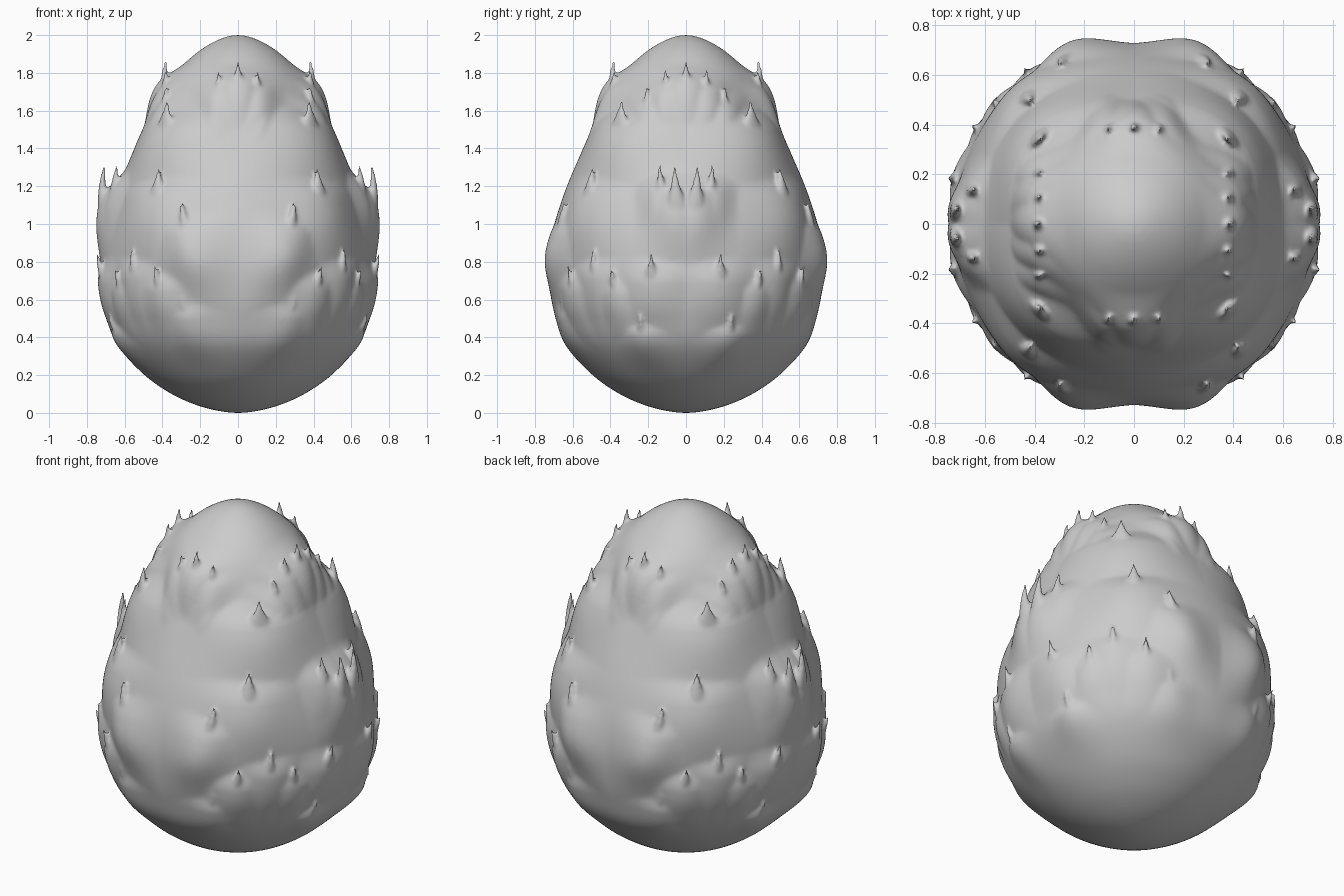
import bpy, bmesh, math
from mathutils import Vector

cube = bpy.data.objects.get("Cube")
if cube:
    bpy.data.objects.remove(cube, do_unlink=True)

# Single stone-grey colour
grey = bpy.data.materials.new("stone grey")
grey.use_nodes = True
colour = (0.6, 0.6, 0.6, 1)
grey.diffuse_color = colour
grey.node_tree.nodes["Principled BSDF"].inputs["Base Color"].default_value = colour

# Egg profile as (radius, height)
PROFILE = [(0, 0), (.11, .012), (.23, .045), (.36, .105), (.5, .205), (.635, .355), (.69, .5),
           (.715, .65), (.722, .82), (.695, 1.0), (.63, 1.2), (.54, 1.4), (.44, 1.6),
           (.335, 1.79), (.22, 1.905), (.1, 1.977), (0, 2)]

# Flames of one quarter: tip, length, half width, sideways drift of the root, curve of the lift
FLAMES = [
    # crown on the sides
    ((.39, 0, 1.86), .34, .12, 0, 2.4), ((.385, .11, 1.82), .34, .10, -.1, 2.4),
    ((.385, .21, 1.73), .34, .10, -.15, 2),
    # crown on the front and back
    ((0, .39, 1.86), .34, .12, 0, 2.4), ((.105, .385, 1.81), .34, .09, .1, 2.4),
    ((.125, .41, 1.70), .3, .07, .1, 2),
    # diagonal shoulder
    ((.38, .345, 1.65), .42, .27, 0, 1.5),
    # side tuft at mid height
    ((.715, .06, 1.31), .46, .13, -.05, .9), ((.645, .14, 1.32), .42, .10, -.1, 1.2),
    # diagonal mid and front curl
    ((.42, .50, 1.30), .48, .20, 0, 1.3), ((.30, .65, 1.12), .5, .15, .28, 1.3),
    # lower ring
    ((.75, .185, .84), .42, .16, .08, 1.2), ((.57, .50, .86), .42, .13, 0, 1.3),
    ((.445, .63, .78), .38, .12, .05, 1.3), ((.655, .40, .76), .36, .11, -.05, 1.3),
    # lowest thorns
    ((.30, .67, .61), .32, .11, .08, 1.4), ((.695, .25, .51), .28, .10, 0, 1.4),
]


def smooth_profile(points, steps=8):
    """Catmull-Rom curve through the profile, mirrored across the axis at both ends."""
    p = [Vector(q) for q in points]
    p = [Vector((-p[1].x, p[1].y))] + p + [Vector((-p[-2].x, p[-2].y))]
    out = []
    for a, b, c, d in zip(p, p[1:], p[2:], p[3:]):
        for i in range(steps):
            t = i / steps
            out.append(.5 * (2 * b + (c - a) * t + (2 * a - 5 * b + 4 * c - d) * t * t
                             + (3 * b - a - 3 * c + d) * t ** 3))
    return out + [p[-2]]


CURVE = smooth_profile(PROFILE)


def egg_radius(z):
    for a, b in zip(CURVE, CURVE[1:]):
        if a.y <= z <= b.y:
            return a.x + (b.x - a.x) * (z - a.y) / (b.y - a.y)
    return 0


def tip_lift(tip):
    return math.hypot(tip[0], tip[1]) - egg_radius(tip[2])


LIFTS = [tip_lift(f[0]) for f in FLAMES]


def swell(angle, r, z):
    """Soft rise of the shell under the nearest flame, falling away above its tip."""
    a = math.atan2(abs(math.sin(angle)), abs(math.cos(angle)))
    best = 0
    for (tip, length, width, drift, power), lift in zip(FLAMES, LIFTS):
        t = (z - tip[2] + length * 1.25) / (length * 1.25)
        if 0 < t < 1:
            rise = min(t / .65, 1)
            fall = min((1 - t) / .3, 1)
            shape = rise * rise * (3 - 2 * rise) * fall * fall * (3 - 2 * fall)
            u = (a - math.atan2(tip[1], tip[0]) - drift * (1 - t) ** 1.5) * r
            best = max(best, (.018 + .4 * lift) * shape * math.exp(-(u / width / 1.05) ** 2))
    # broad shoulder beside the front and back curls
    dx = (a - math.atan2(.70, .23)) * r / .13
    return best + .022 * math.exp(-dx * dx - ((z - .8) / .17) ** 2)


def skin(bm, rings):
    """Closed surface over a list of rings."""
    n = len(rings[0])
    loops = [[bm.verts.new(co) for co in ring] for ring in rings]
    for lo, hi in zip(loops, loops[1:]):
        for i in range(n):
            j = (i + 1) % n
            bm.faces.new((lo[i], lo[j], hi[j], hi[i]))
    bm.faces.new(loops[0][::-1])
    bm.faces.new(loops[-1])


def add_egg(bm, sides=192):
    rings = []
    for p in CURVE:
        ring = []
        for k in range(sides):
            a = k * math.tau / sides
            r = max(p.x, .002)
            r += swell(a, r, p.y)
            ring.append((r * math.cos(a), r * math.sin(a), p.y))
        rings.append(ring)
    skin(bm, rings)


def add_flame(bm, tip, length, width, drift, power, thick=.05, steps=18, sides=16):
    """Pointed tongue that grows out of the shell and lifts off toward its tip."""
    x, y, zt = tip
    angle = math.atan2(y, x)
    lift = tip_lift(tip)
    rings = []
    for s in range(steps + 1):
        t = s / steps
        z = zt - length * (1 - t)
        a = angle + drift * (1 - t) ** 1.5
        d = thick * (1 - t) + .007
        w = width * (1 - t) ** 1.3 + .006
        outer = egg_radius(z) - .03 * (1 - t) ** 2 + .03 * t * (1 - t) + lift * t ** power
        out = Vector((math.cos(a), math.sin(a), 0))
        side = Vector((-math.sin(a), math.cos(a), 0))
        centre = out * (outer - d) + Vector((0, 0, z))
        ring = []
        for k in range(sides):
            q = k * math.tau / sides
            u = w * math.sin(q)
            # Wide tongues follow the curve of the shell
            wrap = u * u / (2 * max(outer, .2))
            ring.append(centre + out * (d * math.cos(q) - wrap) + side * u)
        rings.append(ring)
    skin(bm, rings)


bm = bmesh.new()
add_egg(bm)
for (x, y, z), length, width, drift, power in FLAMES:
    for sx in ((1, -1) if x else (1,)):
        for sy in ((1, -1) if y else (1,)):
            add_flame(bm, (x * sx, y * sy, z), length, width, drift * sx * sy, power)
bmesh.ops.recalc_face_normals(bm, faces=bm.faces)

mesh = bpy.data.meshes.new("flame_egg_shell")
bm.to_mesh(mesh)
bm.free()
mesh.materials.append(grey)
egg = bpy.data.objects.new("flame_egg_shell", mesh)
bpy.context.collection.objects.link(egg)

# Fuse the tongues into the shell and soften the joints
fuse = egg.modifiers.new("fuse", 'REMESH')
fuse.mode = 'VOXEL'
fuse.voxel_size = .0105
fuse.use_smooth_shade = True
soften = egg.modifiers.new("soften", 'SMOOTH')
soften.factor = .5
soften.iterations = 7
for p in mesh.polygons:
    p.use_smooth = True
